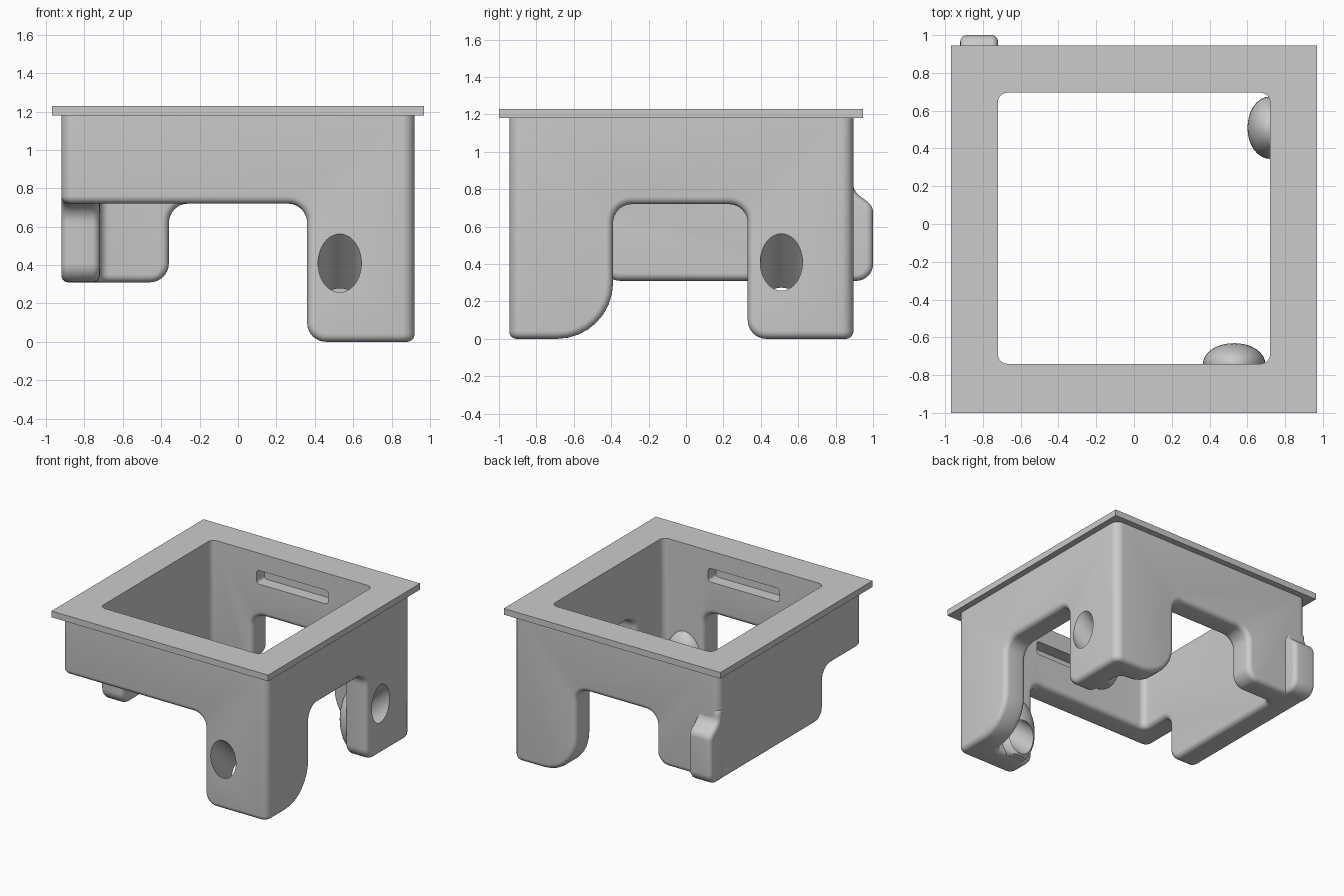
import bpy, bmesh, math
from mathutils import Vector

if "Cube" in bpy.data.objects:
    bpy.data.objects.remove(bpy.data.objects["Cube"])


def rounded(points, steps=8):
    """Outline from (a, b, radius) corners."""
    out = []
    for i, (a, b, r) in enumerate(points):
        p = Vector((a, b))
        if r == 0:
            out.append(p)
            continue
        u = (Vector(points[i - 1][:2]) - p).normalized()
        v = (Vector(points[(i + 1) % len(points)][:2]) - p).normalized()
        half = u.angle(v) / 2
        c = p + (u + v).normalized() * r / math.sin(half)
        s = p + u * r / math.tan(half) - c
        e = p + v * r / math.tan(half) - c
        turn = math.atan2(s.x * e.y - s.y * e.x, s.dot(e))
        for k in range(steps + 1):
            t = turn * k / steps
            out.append(c + Vector((s.x * math.cos(t) - s.y * math.sin(t),
                                   s.x * math.sin(t) + s.y * math.cos(t))))
    return out


def add(name, bm):
    bmesh.ops.recalc_face_normals(bm, faces=bm.faces[:])
    me = bpy.data.meshes.new(name)
    bm.to_mesh(me)
    bm.free()
    ob = bpy.data.objects.new(name, me)
    bpy.context.collection.objects.link(ob)
    return ob


def prism(name, points, axis, lo, hi):
    """Extrude a rounded outline along X, Y or Z."""
    place = {'X': lambda a, b, t: (t, a, b),
             'Y': lambda a, b, t: (a, t, b),
             'Z': lambda a, b, t: (a, b, t)}[axis]
    bm = bmesh.new()
    f = bm.faces.new([bm.verts.new(place(p.x, p.y, lo)) for p in rounded(points)])
    ext = bmesh.ops.extrude_face_region(bm, geom=[f])['geom']
    bmesh.ops.translate(bm, verts=[g for g in ext if isinstance(g, bmesh.types.BMVert)],
                        vec=place(0, 0, hi - lo))
    return add(name, bm)


def rect(x0, x1, y0, y1, r):
    return [(x0, y0, r), (x1, y0, r), (x1, y1, r), (x0, y1, r)]


def activate(ob):
    bpy.ops.object.select_all(action='DESELECT')
    ob.select_set(True)
    bpy.context.view_layer.objects.active = ob


def boolean(ob, tool, op='DIFFERENCE'):
    activate(ob)
    m = ob.modifiers.new('bool', 'BOOLEAN')
    m.operation, m.solver, m.object = op, 'EXACT', tool
    bpy.ops.object.modifier_apply(modifier=m.name)
    bpy.data.objects.remove(tool, do_unlink=True)


def soften(ob, width, top):
    """Round every sharp edge that lies below the given height."""
    bm = bmesh.new()
    bm.from_mesh(ob.data)
    bmesh.ops.remove_doubles(bm, verts=bm.verts[:], dist=1e-4)
    bmesh.ops.dissolve_limit(bm, angle_limit=math.radians(1),
                             verts=bm.verts[:], edges=bm.edges[:])
    sharp = [e for e in bm.edges if len(e.link_faces) == 2
             and e.calc_face_angle() > math.radians(40)
             and max(v.co.z for v in e.verts) < top]
    bmesh.ops.bevel(bm, geom=sharp, offset=width, segments=5, profile=0.5,
                    affect='EDGES', clamp_overlap=False)
    bm.to_mesh(ob.data)
    bm.free()


def smooth(ob):
    activate(ob)
    bpy.ops.object.shade_smooth_by_angle(angle=math.radians(35))


INNER = rect(-0.72, 0.72, -0.74, 0.695, 0.05)

# Housing: square tube, trimmed below wall by wall to leave the legs
body = prism('housing', rect(-0.92, 0.92, -0.945, 0.895, 0.065), 'Z', -0.1, 1.18)
boolean(body, prism('cut', INNER, 'Z', -0.3, 1.4))
front = [(-1.2, -0.2, 0), (-1.2, 0.72, 0), (0.36, 0.72, 0.1), (0.36, 0, 0.1),
         (1.2, 0, 0), (1.2, -0.2, 0)]
back = [(-1.2, -0.2, 0), (-1.2, 0.31, 0), (-0.36, 0.31, 0.1), (-0.36, 0.72, 0.1),
        (0.36, 0.72, 0.1), (0.36, 0, 0.3), (1.2, 0, 0), (1.2, -0.2, 0)]
right = [(-1.2, -0.2, 0), (-1.2, 0, 0), (-0.39, 0, 0.3), (-0.39, 0.72, 0.1),
         (0.33, 0.72, 0.1), (0.33, 0, 0.1), (1.2, 0, 0), (1.2, -0.2, 0)]
left = [(-1.2, -0.2, 0), (-1.2, 0.72, 0), (-0.45, 0.72, 0.1), (-0.45, 0.31, 0.1),
        (1.2, 0.31, 0), (1.2, -0.2, 0)]
for outline, axis, lo, hi in ((front, 'Y', -1.2, -0.6), (back, 'Y', 0.6, 1.2),
                              (right, 'X', 0.6, 1.2), (left, 'X', -1.2, -0.6)):
    boolean(body, prism('cut', outline, axis, lo, hi))
soften(body, 0.04, 1.1)

# Inner bosses and slanted holes in the two drilled legs
for centre, size, mouth, inward in (
        ((0.72, 0.51, 0.25), (0.12, 0.165, 0.27), (0.92, 0.51, 0.41), (-0.74, 0, -0.67)),
        ((0.53, -0.74, 0.25), (0.165, 0.11, 0.27), (0.53, -0.945, 0.41), (0, 0.74, -0.67))):
    bm = bmesh.new()
    bmesh.ops.create_uvsphere(bm, u_segments=32, v_segments=20, radius=1)
    for v in bm.verts:
        v.co = Vector([c + s * k for c, s, k in zip(centre, size, v.co)])
        v.co.z = max(v.co.z, 0.004)
    boolean(body, add('boss', bm), 'UNION')
    bm = bmesh.new()
    bmesh.ops.create_cone(bm, cap_ends=True, segments=40, radius1=0.113,
                          radius2=0.113, depth=0.95)
    d = Vector(inward).normalized()
    hole = add('hole', bm)
    hole.rotation_euler = d.to_track_quat('Z', 'Y').to_euler()
    hole.location = Vector(mouth) + d * 0.16
    bpy.context.view_layer.update()
    boolean(body, hole)

# Blind slots inside the front and back walls
for lo, hi in ((-0.84, -0.65), (0.6, 0.795)):
    boolean(body, prism('slot', rect(-0.32, 0.32, 0.98, 1.09, 0.025), 'Y', lo, hi))
smooth(body)

# Top flange
flange = prism('flange', rect(-0.97, 0.97, -1, 0.945, 0), 'Z', 1.18, 1.23)
boolean(flange, prism('cut', INNER, 'Z', 1, 1.4))
smooth(flange)

# Bump on the back left foot
bump = prism('back_bump', [(0.83, 0.31, 0), (1.0, 0.31, 0.09), (1.0, 0.71, 0.07),
                           (0.895, 0.79, 0.09), (0.89, 0.89, 0), (0.83, 0.89, 0)],
             'X', -0.92, -0.72)
soften(bump, 0.035, 2)
smooth(bump)
